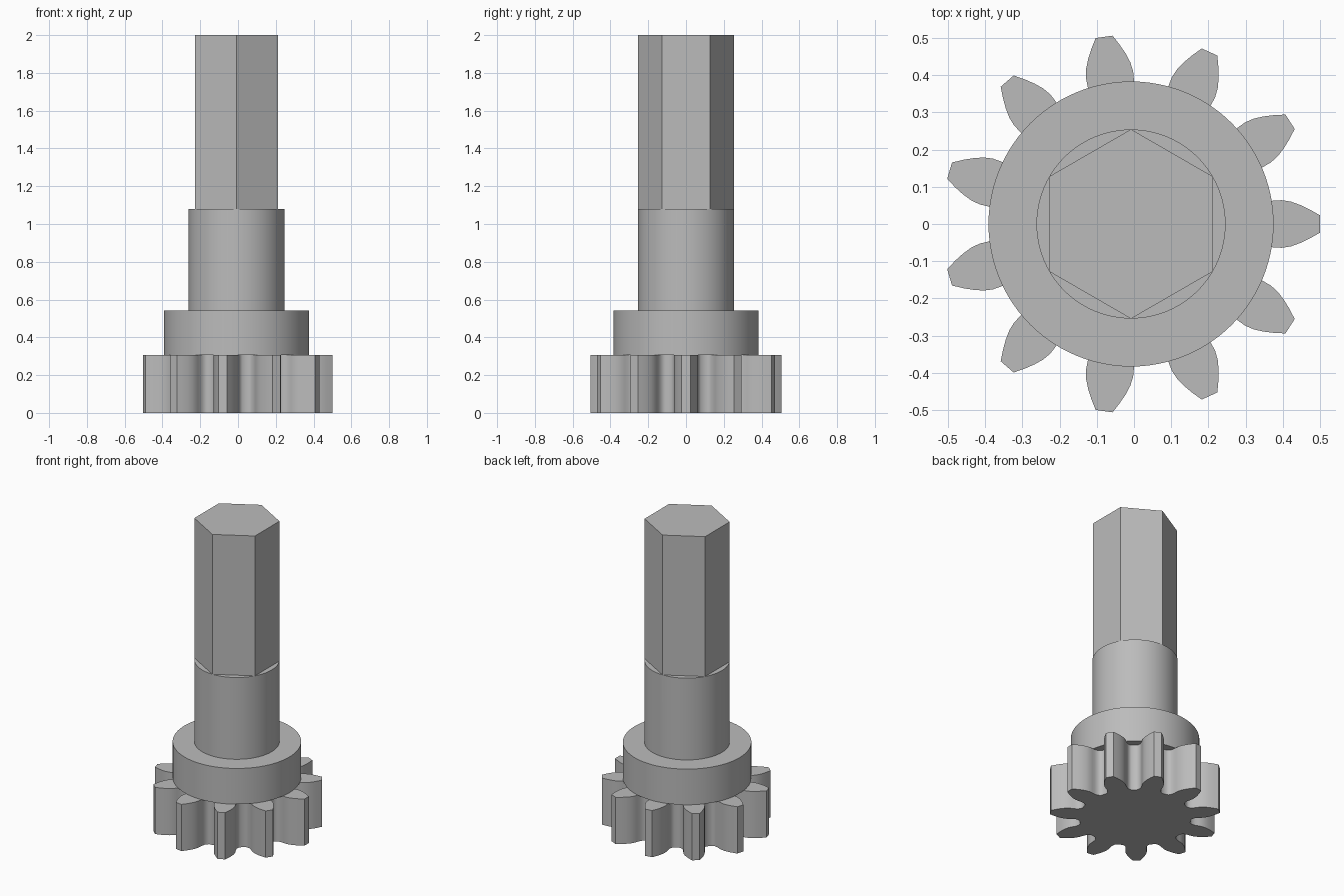
import bpy, bmesh, math

cube = bpy.data.objects.get("Cube")
if cube:
    bpy.data.objects.remove(cube, do_unlink=True)

CENTRE_X = -0.008
TEETH = 11

steel = bpy.data.materials.new("grey steel")
steel.use_nodes = True
GREY = (0.5, 0.5, 0.5, 1)
steel.diffuse_color = GREY
steel.node_tree.nodes["Principled BSDF"].inputs["Base Color"].default_value = GREY


def prism(name, outline, bottom, top, crease=30):
    """Extrude a closed outline upward into a solid."""
    bm = bmesh.new()
    base = bm.faces.new([bm.verts.new((x, y, bottom)) for x, y in outline])
    result = bmesh.ops.extrude_face_region(bm, geom=[base])
    raised = [g for g in result["geom"] if isinstance(g, bmesh.types.BMVert)]
    bmesh.ops.translate(bm, verts=raised, vec=(0, 0, top - bottom))
    bmesh.ops.recalc_face_normals(bm, faces=bm.faces)
    mesh = bpy.data.meshes.new(name)
    bm.to_mesh(mesh)
    bm.free()
    mesh.materials.append(steel)
    obj = bpy.data.objects.new(name, mesh)
    obj.location.x = CENTRE_X
    bpy.context.collection.objects.link(obj)
    bpy.ops.object.select_all(action="DESELECT")
    obj.select_set(True)
    bpy.context.view_layer.objects.active = obj
    bpy.ops.object.shade_smooth_by_angle(angle=math.radians(crease))
    return obj


def ring(radius, sides, start=0.0):
    step = math.tau / sides
    return [(radius * math.cos(start + i * step), radius * math.sin(start + i * step))
            for i in range(sides)]


# Half a tooth, from root gap to tip: distance out, half width
flank = [(0.324, 0.078), (0.333, 0.069), (0.346, 0.063), (0.365, 0.061),
         (0.385, 0.063), (0.405, 0.064), (0.430, 0.060), (0.455, 0.051),
         (0.480, 0.039), (0.508, 0.023)]
tooth = [(r, -w) for r, w in flank] + [(r, w) for r, w in reversed(flank)]

gear_outline = []
for i in range(TEETH):
    a = math.tau * i / TEETH
    c, s = math.cos(a), math.sin(a)
    gear_outline += [(x * c - y * s, x * s + y * c) for x, y in tooth]

# Toothed pinion, collar, round shaft and hexagonal drive end
prism("pinion_gear", gear_outline, 0, 0.307)
prism("collar", ring(0.383, 96), 0.307, 0.542)
prism("round_shaft", ring(0.254, 96), 0.542, 1.08)
prism("hex_drive", ring(0.2545, 6, math.pi / 2), 0.9, 2.0)
